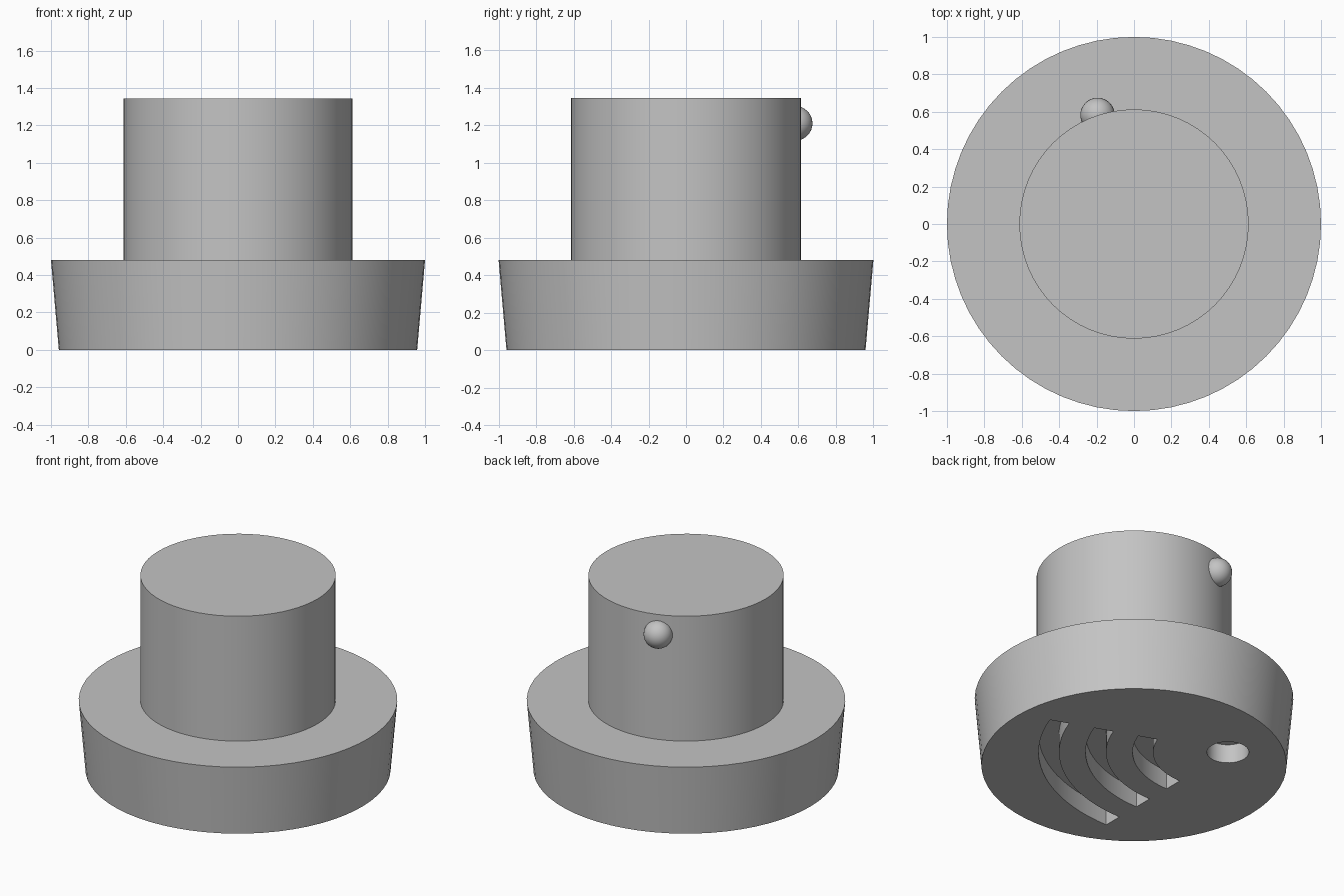
import bpy
import bmesh
from math import cos, sin, radians

SIDES = 64
cube = bpy.data.objects.get("Cube")
if cube:
    bpy.data.objects.remove(cube, do_unlink=True)

# Single grey material
grey = bpy.data.materials.new("mid_grey")
grey.use_nodes = True
grey.diffuse_color = (0.55, 0.55, 0.55, 1)
grey.node_tree.nodes["Principled BSDF"].inputs["Base Color"].default_value = (0.55, 0.55, 0.55, 1)


def add_object(name, bm):
    bmesh.ops.recalc_face_normals(bm, faces=bm.faces)
    mesh = bpy.data.meshes.new(name)
    bm.to_mesh(mesh)
    bm.free()
    mesh.materials.append(grey)
    obj = bpy.data.objects.new(name, mesh)
    bpy.context.collection.objects.link(obj)
    return obj


def prism(name, bottom, top, z0, z1):
    """Solid between two outlines with the same number of points."""
    bm = bmesh.new()
    low = [bm.verts.new((x, y, z0)) for x, y in bottom]
    high = [bm.verts.new((x, y, z1)) for x, y in top]
    bm.faces.new(low)
    bm.faces.new(high)
    n = len(low)
    for i in range(n):
        j = (i + 1) % n
        bm.faces.new((low[i], low[j], high[j], high[i]))
    return add_object(name, bm)


def arc(radius, start, end, steps, centre=(0, 0)):
    angles = [radians(start + (end - start) * i / steps) for i in range(steps + 1)]
    return [(centre[0] + radius * cos(a), centre[1] + radius * sin(a)) for a in angles]


def circle(radius, centre=(0, 0), sides=SIDES):
    return arc(radius, 0, 360, sides, centre)[:-1]


def smooth(obj):
    bpy.ops.object.select_all(action="DESELECT")
    obj.select_set(True)
    bpy.context.view_layer.objects.active = obj
    bpy.ops.object.shade_smooth_by_angle(angle=radians(30))


# Flared base and round stem
base = prism("base", circle(0.958), circle(1.0), 0, 0.48)
stem = prism("stem", circle(0.613), circle(0.613), 0.46, 1.345)

# Side knob, set halfway into the stem
bm = bmesh.new()
bmesh.ops.create_uvsphere(bm, u_segments=32, v_segments=16, radius=0.092)
bmesh.ops.translate(bm, verts=bm.verts, vec=(-0.195, 0.583, 1.21))
knob = add_object("side_knob", bm)

# Recesses under the base: a round hole and three concentric arc slots
AXIS = 125
DEPTH = 0.13
hole = arc(0.61, AXIS, AXIS, 1)[0]
outlines = [circle(0.132, hole, 32)]
for inner in (0.47, 0.765, 1.06):
    start, end = AXIS + 180 - 35, AXIS + 180 + 35
    outlines.append(arc(inner, start, end, 20, hole) + arc(inner + 0.128, end, start, 20, hole))

for outline in outlines:
    cutter = prism("recess_cutter", outline, outline, -0.1, DEPTH)
    cutter.hide_render = True
    cut = base.modifiers.new("recess", "BOOLEAN")
    cut.operation = "DIFFERENCE"
    cut.solver = "EXACT"
    cut.object = cutter
    bpy.context.view_layer.objects.active = base
    bpy.ops.object.modifier_apply(modifier=cut.name)
    bpy.data.objects.remove(cutter, do_unlink=True)

for part in (base, stem, knob):
    smooth(part)
